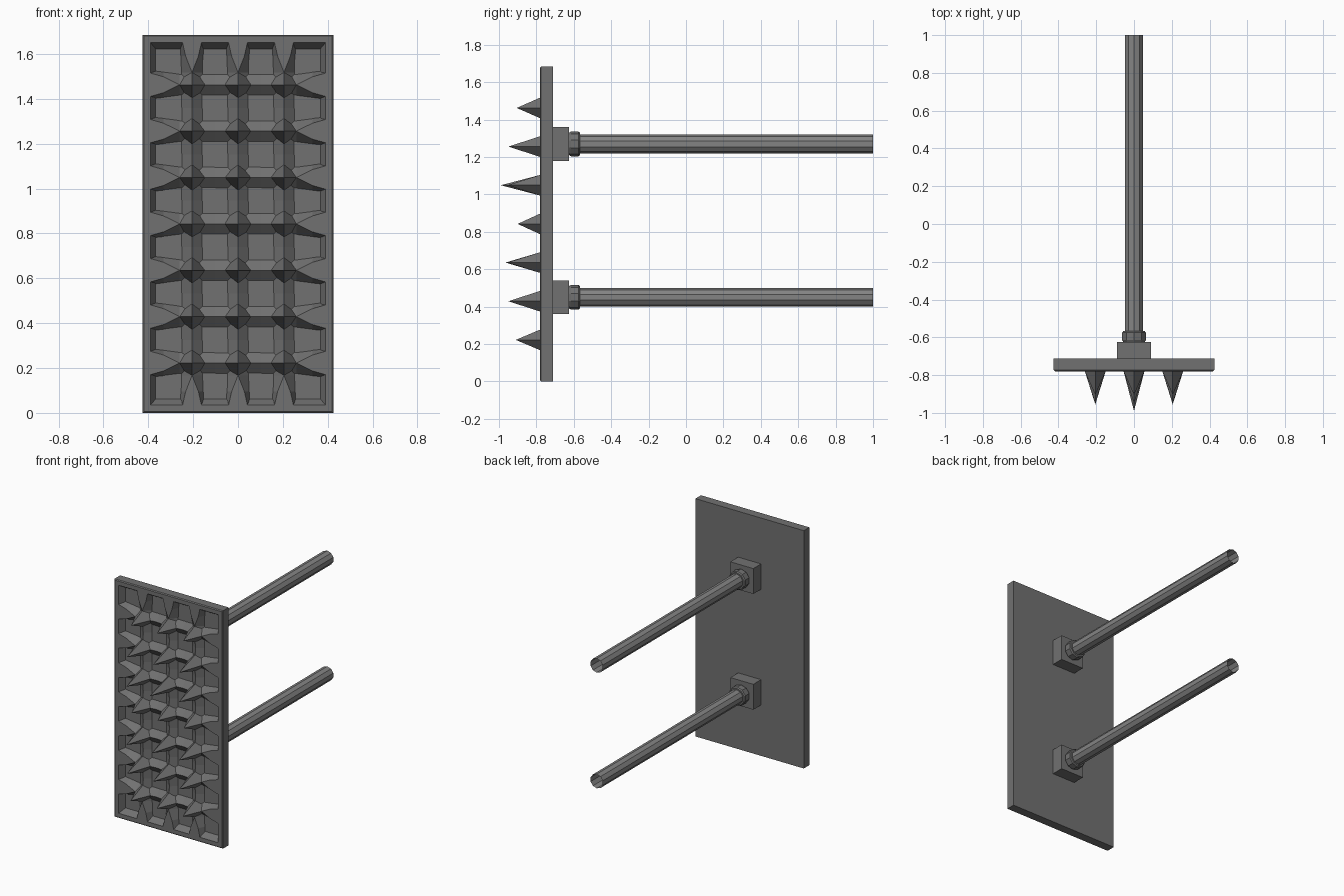
import bpy, bmesh, math
from mathutils import Matrix

if "Cube" in bpy.data.objects:
    bpy.data.objects.remove(bpy.data.objects["Cube"])

# Layout
H = 1.685
CZ = H / 2
FACE, FLOOR, BACK = -0.78, -0.735, -0.712
COLS = [-0.205, 0.0, 0.205]
ROWS = [CZ + (i - 3) * 0.2067 for i in range(7)]
TIPS = [-0.91, -0.95, -0.965, -0.90, -0.99, -0.95, -0.905]


def material(name, v):
    m = bpy.data.materials.new(name)
    m.diffuse_color = (v, v, v, 1)
    m.use_nodes = True
    m.node_tree.nodes["Principled BSDF"].inputs["Base Color"].default_value = m.diffuse_color
    return m


DARK = material("dark iron", 0.165)
STEEL = material("worn steel", 0.23)


def finish(bm, name, mat):
    bmesh.ops.remove_doubles(bm, verts=bm.verts, dist=0.0001)
    bmesh.ops.recalc_face_normals(bm, faces=bm.faces)
    me = bpy.data.meshes.new(name)
    bm.to_mesh(me)
    bm.free()
    me.materials.append(mat)
    ob = bpy.data.objects.new(name, me)
    bpy.context.collection.objects.link(ob)
    return ob


def loft(bm, rings, close=True, cap_start=True, cap_end=True):
    """Skin a list of equal-length point rings."""
    vs = [[bm.verts.new(p) for p in r] for r in rings]
    n = len(vs[0])
    for a, b in zip(vs, vs[1:]):
        for i in range(n):
            j = (i + 1) % n
            bm.faces.new((a[i], a[j], b[j], b[i]))
    if cap_start:
        bm.faces.new(vs[0])
    if cap_end:
        bm.faces.new(vs[-1])


def rect(hx, hz, y, cz=CZ):
    return [(-hx, y, cz - hz), (hx, y, cz - hz), (hx, y, cz + hz), (-hx, y, cz + hz)]


# Backing plate with chamfered rim and recessed front
bm = bmesh.new()
loft(bm, [rect(0.425, CZ, BACK),
          rect(0.425, CZ, FACE + 0.006),
          rect(0.419, CZ - 0.006, FACE),
          rect(0.39, CZ - 0.035, FACE),
          rect(0.367, CZ - 0.062, FLOOR)])
finish(bm, "plate", DARK)


# Ridges: knife-edged between spikes, flaring into the rim at both ends
def ridge_stations(half, spikes, flare):
    s = spikes[-1]
    p = s + 0.055
    st = [(half, flare, flare + 0.012, FACE),
          (p + (half - p) * 0.55, flare * 0.68, flare * 0.68 + 0.022, FACE),
          (p, 0.0, 0.048, FACE)]
    mids = []
    for a, b in zip(spikes, spikes[1:]):
        mids += [(a, 0.0, 0.048, FACE), ((a + b) / 2, 0.0, 0.048, FACE + 0.012)]
    mids.append((s, 0.0, 0.048, FACE))
    return [(-q[0],) + q[1:] for q in st] + mids + st[::-1]


def ridge(bm, stations, place):
    rings = [[place(t, -base, FLOOR + 0.002), place(t, -top, y),
              place(t, top, y), place(t, base, FLOOR + 0.002)]
             for t, top, base, y in stations]
    loft(bm, rings)


bm = bmesh.new()
across = ridge_stations(0.39, COLS, 0.052)
for z in ROWS:
    ridge(bm, across, lambda t, o, y: (t, y, z + o))
finish(bm, "horizontal_ridges", DARK)

bm = bmesh.new()
upright = ridge_stations(CZ - 0.035, [z - CZ for z in ROWS], 0.042)
for x in COLS:
    ridge(bm, upright, lambda t, o, y: (x + o, y, CZ + t))
finish(bm, "vertical_ridges", DARK)

# Four-sided spikes at every ridge crossing, of uneven length
bm = bmesh.new()
for r, z in enumerate(ROWS):
    for c, x in enumerate(COLS):
        tip = TIPS[r] if c == 1 else max(TIPS[r], -0.955)
        w = 0.055 * (FLOOR - tip) / (FACE - tip)
        base = [bm.verts.new((x + dx * w, FLOOR, z + dz * w))
                for dx, dz in ((1, 0), (0, 1), (-1, 0), (0, -1))]
        top = bm.verts.new((x, tip, z))
        for i in range(4):
            bm.faces.new((base[i], base[(i + 1) % 4], top))
        bm.faces.new(base)
finish(bm, "spikes", DARK)


def circle(r, y, cz, n=10):
    return [(r * math.cos(2 * math.pi * (i + 0.5) / n), y,
             cz + r * math.sin(2 * math.pi * (i + 0.5) / n)) for i in range(n)]


# Push rods with square mounts and collars on the back
for label, z in (("lower", 0.45), ("upper", 1.27)):
    bm = bmesh.new()
    loft(bm, [rect(0.09, 0.09, BACK - 0.005, z), rect(0.09, 0.09, -0.625, z)])
    finish(bm, label + "_mount", DARK)

    bm = bmesh.new()
    loft(bm, [circle(0.058, -0.628, z), circle(0.066, -0.615, z),
              circle(0.066, -0.575, z), circle(0.06, -0.567, z)])
    finish(bm, label + "_collar", DARK)

    # open-ended tube
    bm = bmesh.new()
    loft(bm, [circle(0.05, -0.60, z), circle(0.05, 1.0, z)], cap_end=False)
    finish(bm, label + "_rod", STEEL)
